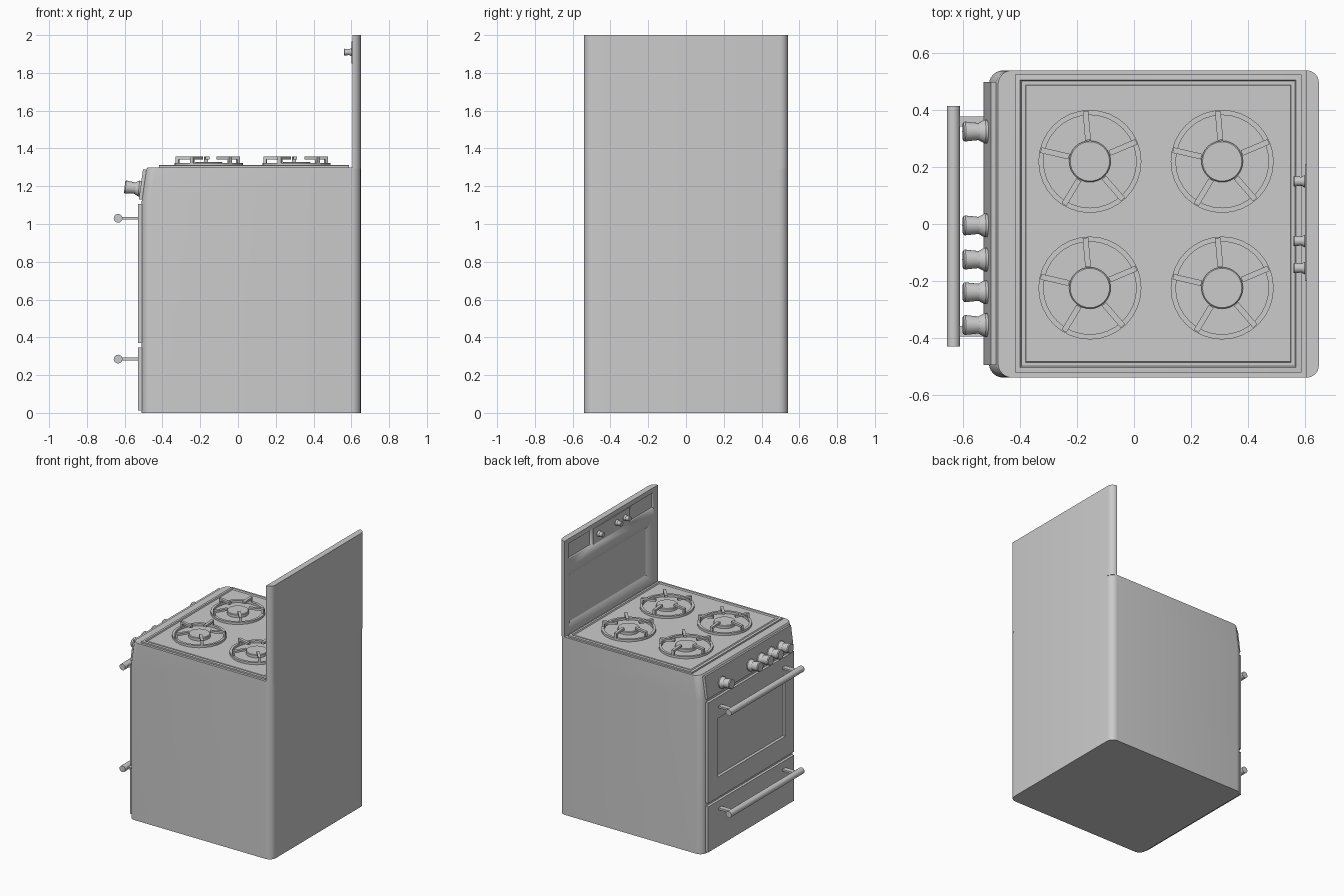
import bpy, bmesh
from math import sin, cos, pi, radians
from mathutils import Vector, Matrix

if "Cube" in bpy.data.objects:
    bpy.data.objects.remove(bpy.data.objects["Cube"])


def loft(name, loops, ring=False, matrix=None):
    """Skin a stack of equal-length point loops; cap the ends unless it closes into a ring."""
    bm = bmesh.new()
    vs = [[bm.verts.new(p) for p in lp] for lp in loops]
    n = len(vs[0])
    pairs = list(zip(vs, vs[1:])) + ([(vs[-1], vs[0])] if ring else [])
    for a, b in pairs:
        for i in range(n):
            j = (i + 1) % n
            bm.faces.new((a[i], a[j], b[j], b[i]))
    if not ring:
        bm.faces.new(vs[0][::-1])
        bm.faces.new(vs[-1])
    if matrix:
        bm.transform(matrix)
    bmesh.ops.recalc_face_normals(bm, faces=bm.faces)
    me = bpy.data.meshes.new(name)
    bm.to_mesh(me)
    bm.free()
    ob = bpy.data.objects.new(name, me)
    bpy.context.collection.objects.link(ob)
    bpy.ops.object.select_all(action='DESELECT')
    ob.select_set(True)
    bpy.context.view_layer.objects.active = ob
    bpy.ops.object.shade_smooth_by_angle(angle=radians(30))
    return ob


def rect_x(x, y0, y1, z0, z1):
    return [(x, y0, z0), (x, y1, z0), (x, y1, z1), (x, y0, z1)]


def rect_z(z, x0, x1, y0, y1):
    return [(x0, y0, z), (x1, y0, z), (x1, y1, z), (x0, y1, z)]


def box(name, x0, x1, y0, y1, z0, z1):
    return loft(name, [rect_z(z0, x0, x1, y0, y1), rect_z(z1, x0, x1, y0, y1)])


def circle(r, h, n=32):
    return [(r * cos(2 * pi * i / n), r * sin(2 * pi * i / n), h) for i in range(n)]


def plan(x0, x1, hy, r_front, r_back, z, seg=6):
    """Rounded rectangle seen from above, with separate front and back corner radii."""
    pts = []
    for cx, sy, r, a0 in ((x1, 1, r_back, 0), (x0, 1, r_front, 90),
                          (x0, -1, r_front, 180), (x1, -1, r_back, 270)):
        ox = cx - r if cx == x1 else cx + r
        for i in range(seg + 1 if r else 1):
            a = radians(a0 + 90 * i / seg)
            pts.append((ox + r * cos(a), sy * (hy - r) + r * sin(a), z))
    return pts


# Cabinet with the front leaning back at the top
loft("cabinet", [plan(x, 0.65, 0.54, 0.05, 0.05, z)
                 for x, z in ((-0.51, 0), (-0.51, 1.12), (-0.485, 1.29), (-0.478, 1.30))])

# Backsplash with recesses cut into its front
splash = loft("backsplash", [plan(0.606, 0.65, 0.54, 0, 0.043, z) for z in (1.295, 2.0)])


def recess(y0, y1, z0, z1, depth, slope):
    f = 0.606
    k = slope / depth * 0.01
    cut = loft("recess_cutter", [
        rect_x(f - 0.01, y0 - k, y1 + k, z0 - k, z1 + k),
        rect_x(f + depth, y0 + slope, y1 - slope, z0 + slope, z1 - slope)])
    cut.hide_render = True
    bpy.context.view_layer.objects.active = splash
    mod = splash.modifiers.new("recess", 'BOOLEAN')
    mod.operation = 'DIFFERENCE'
    mod.object = cut
    bpy.ops.object.modifier_apply(modifier=mod.name)
    bpy.data.objects.remove(cut)


recess(-0.49, 0.49, 1.32, 1.76, 0.03, 0.05)
recess(0.23, 0.49, 1.85, 1.965, 0.012, 0.004)
recess(-0.49, -0.22, 1.85, 1.965, 0.012, 0.004)
box("timer_panel", 0.602, 0.61, -0.2, 0.21, 1.85, 1.965)

# Cooktop tray with raised rim
loft("cooktop", [rect_z(z, -0.418 + d, 0.588 - d, -0.522 + d, 0.525 - d)
                 for z, d in ((1.295, 0), (1.311, 0), (1.313, 0.018), (1.304, 0.022), (1.304, 0.036),
                              (1.306, 0.038))])

# Burners, each with a ring and five bent prongs
for bx in (-0.155, 0.31):
    for by in (-0.225, 0.22):
        at = Matrix.Translation((bx, by, 0))
        loft("burner_cap", [circle(0.073, 1.30), circle(0.073, 1.325), circle(0.069, 1.329)], matrix=at)
        loft("grate_ring", [circle(0.181, 1.304), circle(0.181, 1.322),
                            circle(0.163, 1.322), circle(0.163, 1.304)], ring=True, matrix=at)
        prong = [(0.075, 1.342), (0.162, 1.342), (0.162, 1.306), (0.177, 1.306),
                 (0.177, 1.357), (0.075, 1.357)]
        for k in range(5):
            loft("grate_prong", [[(r, t, z) for r, z in prong] for t in (-0.01, 0.01)],
                 matrix=at @ Matrix.Rotation(radians(95 + 72 * k), 4, 'Z'))

# Leaning control panel
loft("control_panel", [[(-0.525, y, 1.13), (-0.503, y, 1.29), (-0.475, y, 1.285), (-0.495, y, 1.13)]
                       for y in (-0.495, 0.5)])


def knob(name, x, y, z, s=1.0, tilt=0):
    prof = ((0.040, -0.01), (0.042, 0.008), (0.030, 0.03), (0.035, 0.078), (0.031, 0.084))
    loft(name, [circle(r * s, h * s, 24) for r, h in prof],
         matrix=Matrix.Translation((x, y, z)) @ Matrix.Rotation(radians(tilt - 90), 4, 'Y'))


for y in (0.325, -0.005, -0.125, -0.24, -0.355):
    knob("control_knob", -0.517, y, 1.187, tilt=6)
for y in (0.15, -0.06, -0.155):
    knob("timer_knob", 0.604, y, 1.91, s=0.52)

# Oven door with recessed window, and the drawer below
loft("oven_door", [rect_x(-0.50, -0.495, 0.5, 0.37, 1.105), rect_x(-0.529, -0.495, 0.5, 0.37, 1.105),
                   rect_x(-0.529, -0.39, 0.39, 0.52, 0.95), rect_x(-0.517, -0.382, 0.382, 0.528, 0.942)])
box("drawer", -0.529, -0.50, -0.495, 0.5, 0.012, 0.345)

# Bar handles on flat posts
for z in (1.03, 0.285):
    loft("handle_bar", [circle(0.023, h, 24) for h in (-0.415, 0.43)],
         matrix=Matrix.Translation((-0.635, 0, z)) @ Matrix.Rotation(pi / 2, 4, 'X'))
    for y in (0.36, -0.377):
        box("handle_post", -0.635, -0.52, y - 0.018, y + 0.018, z - 0.007, z + 0.007)
